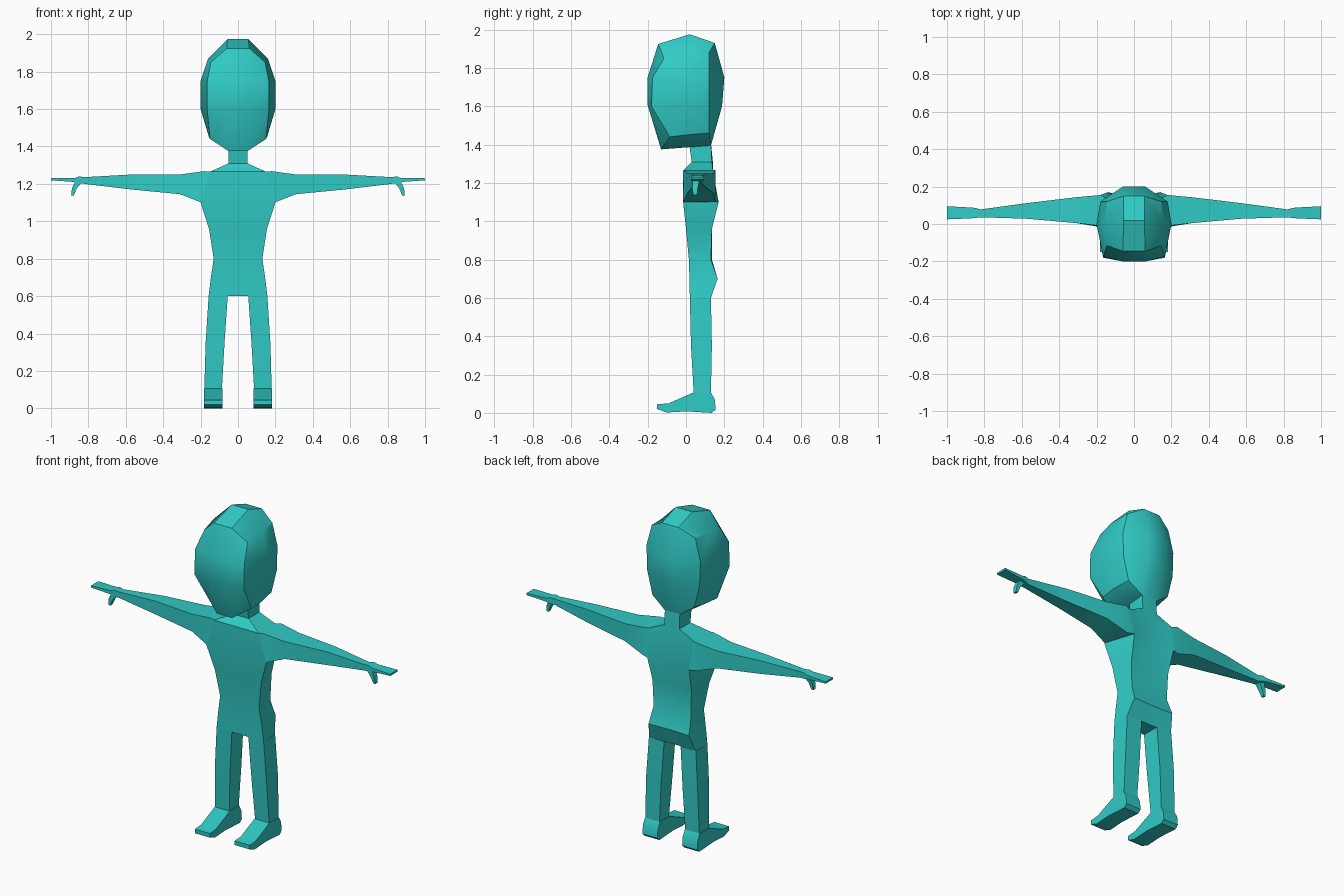
import bpy, bmesh
from math import radians

if "Cube" in bpy.data.objects:
    bpy.data.objects.remove(bpy.data.objects["Cube"])

teal = bpy.data.materials.new("teal")
teal.diffuse_color = (0.03, 0.60, 0.57, 1)
teal.use_nodes = True
teal.node_tree.nodes["Principled BSDF"].inputs["Base Color"].default_value = teal.diffuse_color


def make(name, build, mirror=False):
    """Create a mesh object from a bmesh-building function."""
    bm = bmesh.new()
    build(bm)
    bmesh.ops.remove_doubles(bm, verts=bm.verts, dist=0.0005)
    bmesh.ops.recalc_face_normals(bm, faces=bm.faces)
    me = bpy.data.meshes.new(name)
    bm.to_mesh(me)
    bm.free()
    me.materials.append(teal)
    ob = bpy.data.objects.new(name, me)
    bpy.context.collection.objects.link(ob)
    if mirror:
        mod = ob.modifiers.new("mirror", 'MIRROR')
        mod.use_mirror_merge = False
    bpy.ops.object.select_all(action='DESELECT')
    ob.select_set(True)
    bpy.context.view_layer.objects.active = ob
    bpy.ops.object.shade_smooth_by_angle(angle=radians(32))
    return ob


def loft(bm, rings, cap_start=True, cap_end=True):
    """Skin closed rings of equal point count."""
    vs = [[bm.verts.new(p) for p in r] for r in rings]
    n = len(vs[0])
    for a, b in zip(vs, vs[1:]):
        for i in range(n):
            j = (i + 1) % n
            bm.faces.new((a[i], a[j], b[j], b[i]))
    if cap_start:
        bm.faces.new(vs[0])
    if cap_end:
        bm.faces.new(vs[-1])
    return vs


def mirrored(half):
    """Close a right-hand half ring with its left-hand copy."""
    return half + [(-x, y, z) for x, y, z in reversed(half)]


# Head: half rings from front centre round the side to back centre
def head(bm):
    halves = [
        [(.05, -.13, 1.375), (.15, -.085, 1.44), (.155, .0, 1.45), (.14, .12, 1.46), (.05, .13, 1.395)],
        [(.06, -.2, 1.605), (.165, -.18, 1.6), (.2, 0, 1.6), (.175, .12, 1.6), (.06, .188, 1.6)],
        [(.06, -.2, 1.75), (.165, -.175, 1.75), (.2, 0, 1.75), (.18, .12, 1.75), (.06, .2, 1.75)],
        [(.06, -.145, 1.925), (.145, -.115, 1.85), (.16, 0, 1.87), (.145, .12, 1.88), (.055, .15, 1.93)],
    ]
    vs = loft(bm, [mirrored(h) for h in halves], False, False)
    # chin and underside: centre strip plus side panels
    b = vs[0]
    bm.faces.new((b[0], b[4], b[5], b[9]))
    for s in ((0, 1, 2, 3, 4), (9, 8, 7, 6, 5)):
        bm.faces.new((b[s[0]], b[s[1]], b[s[2]]))
        bm.faces.new((b[s[0]], b[s[2]], b[s[4]]))
        bm.faces.new((b[s[2]], b[s[3]], b[s[4]]))
    # crown: roof facets meeting on a short ridge
    t = vs[3]
    r, l = bm.verts.new((.055, .02, 1.975)), bm.verts.new((-.055, .02, 1.975))
    bm.faces.new((t[0], r, l, t[9]))
    bm.faces.new((t[4], t[5], l, r))
    for top, s in ((r, (0, 1, 2, 3, 4)), (l, (9, 8, 7, 6, 5))):
        bm.faces.new((t[s[0]], t[s[1]], t[s[2]], top))
        bm.faces.new((t[s[2]], t[s[3]], t[s[4]], top))


# Torso and neck: z, front half width, front y, back half width, back y, spine y
def torso(bm):
    rows = [(.6, .157, .02, .155, .13, .125), (.7, .145, .018, .135, .165, .16),
            (.8, .13, .015, .125, .13, .135), (.96, .155, 0, .13, .135, .13),
            (1.1, .2, -.015, .14, .17, .14), (1.265, .15, -.015, .15, .14, .14),
            (1.31, .05, .03, .05, .135, .14), (1.41, .05, .015, .05, .13, .13)]
    loft(bm, [[(0, yf, z), (w, yf, z), (wb, yb, z), (0, yc, z), (-wb, yb, z), (-w, yf, z)]
              for z, w, yf, wb, yb, yc in rows])


# Arm with flat mitten hand: x, front y, back y, bottom z, top z
def arm(bm):
    root = [(.15, -.015, 1.265), (.15, .14, 1.265), (.14, .17, 1.1), (.2, -.015, 1.1)]
    rows = [(.18, -.01, .155, 1.1, 1.268), (.31, .005, .143, 1.145, 1.25),
            (.57, .028, .112, 1.17, 1.25),
            (.82, .036, .078, 1.2, 1.236), (.85, .032, .086, 1.205, 1.24),
            (.87, .03, .088, 1.21, 1.232), (1.0, .025, .095, 1.219, 1.23)]
    rings = [[(x, a, t), (x, b, t), (x, b, u), (x, a, u)] for x, a, b, u, t in rows]
    rings[0][3] = (.2, -.013, 1.102)
    loft(bm, [root] + rings)


# Thumb: z, inner x, outer x, front y, back y
def thumb(bm):
    rows = [(1.215, .83, .87, .035, .07), (1.175, .863, .888, .032, .062),
            (1.137, .878, .892, .038, .058)]
    loft(bm, [[(a, f, z), (b, f, z), (b, k, z), (a, k, z)] for z, a, b, f, k in rows])


# Leg: z, inner x, outer x, front y, back y
def leg(bm):
    rows = [(.6, .055, .157, .02, .13), (.35, .072, .173, .026, .135), (.105, .086, .18, .04, .13)]
    loft(bm, [[(a, f, z), (b, f, z), (b, k, z), (a, k, z)] for z, a, b, f, k in rows])


# Foot: side profile (y, z) extruded across x
def foot(bm):
    prof = [(.04, .107), (-.09, .05), (-.15, .045), (-.15, .02), (-.1, .002), (0, .008),
            (.135, 0), (.155, .018), (.15, .07), (.13, .107)]
    loft(bm, [[(x, y, z) for y, z in prof] for x in (.083, .183)])


make("head", head)
make("torso", torso)
for name, fn in (("arms", arm), ("thumbs", thumb), ("legs", leg), ("feet", foot)):
    make(name, fn, mirror=True)
